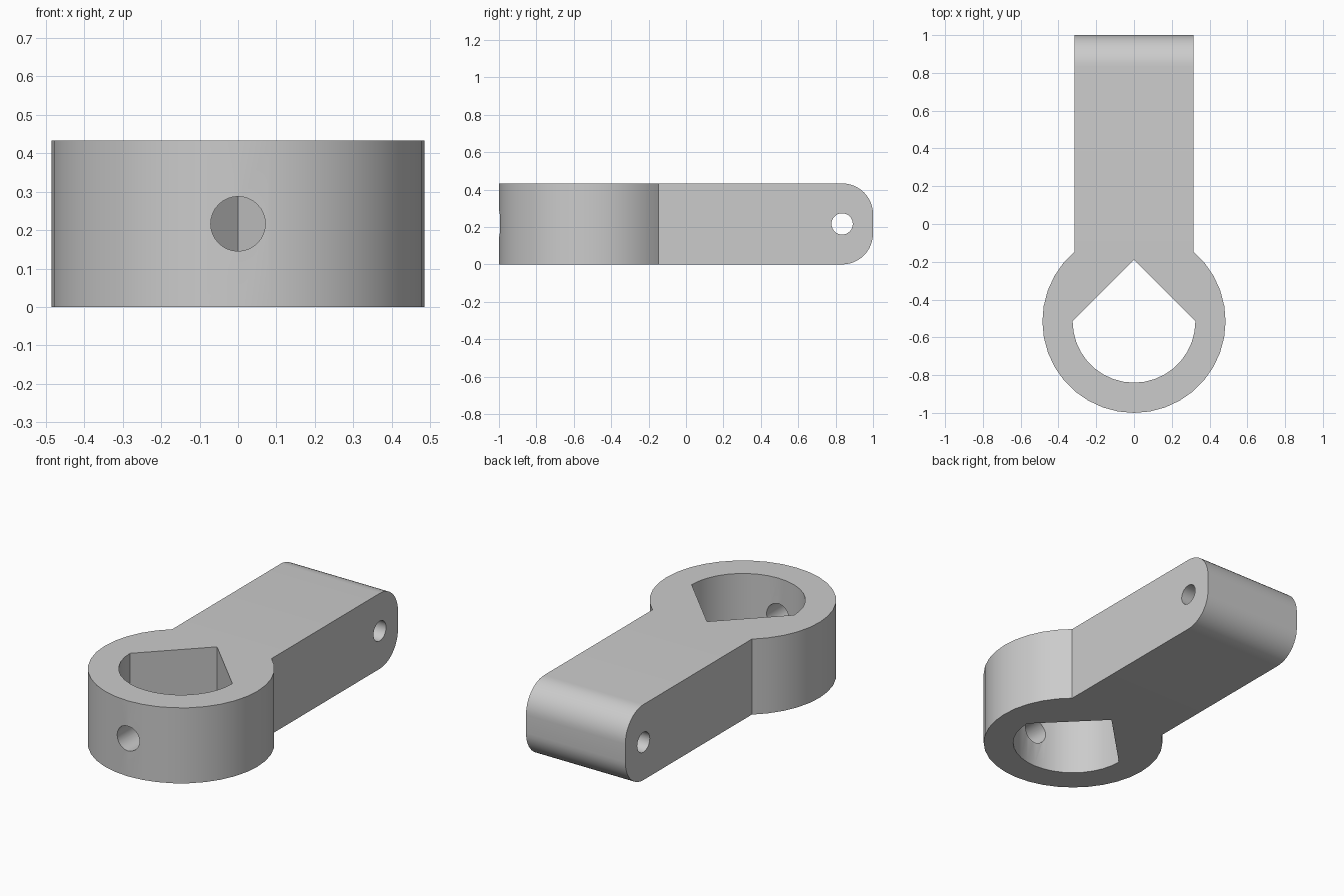
import bpy, bmesh
from math import sin, cos, pi, asin, radians
from mathutils import Matrix

if "Cube" in bpy.data.objects:
    bpy.data.objects.remove(bpy.data.objects["Cube"])

HEIGHT = 0.433
RING_Y, RING_R, BORE_R = -0.515, 0.485, 0.325
ARM_X, END_R = 0.315, 0.165

grey = bpy.data.materials.new("plain grey")
grey.use_nodes = True
colour = (0.6, 0.6, 0.6, 1)
grey.diffuse_color = colour
grey.node_tree.nodes["Principled BSDF"].inputs["Base Color"].default_value = colour


def arc(radius, start, end, steps):
    """Points on an arc about the ring centre."""
    angles = [start + (end - start) * i / steps for i in range(steps + 1)]
    return [(radius * cos(a), RING_Y + radius * sin(a)) for a in angles]


def add_object(name, bm):
    bmesh.ops.recalc_face_normals(bm, faces=bm.faces)
    mesh = bpy.data.meshes.new(name)
    bm.to_mesh(mesh)
    bm.free()
    mesh.materials.append(grey)
    obj = bpy.data.objects.new(name, mesh)
    bpy.context.collection.objects.link(obj)
    return obj


def extrude_outline(outline, bottom, top):
    bm = bmesh.new()
    face = bm.faces.new([bm.verts.new((x, y, bottom)) for x, y in outline])
    made = bmesh.ops.extrude_face_region(bm, geom=[face])["geom"]
    verts = [v for v in made if isinstance(v, bmesh.types.BMVert)]
    bmesh.ops.translate(bm, verts=verts, vec=(0, 0, top - bottom))
    return bm


def drill(name, radius, length, centre, axis):
    bm = bmesh.new()
    bmesh.ops.create_cone(bm, cap_ends=True, segments=32, radius1=radius, radius2=radius,
                          depth=length, matrix=Matrix.Translation(centre)
                          @ Matrix.Rotation(pi / 2, 4, axis))
    return add_object(name, bm)


# Ring and arm share one outline; the far end is rounded top and bottom
neck = asin((RING_R ** 2 - ARM_X ** 2) ** 0.5 / RING_R)
outline = [(ARM_X, 1), (-ARM_X, 1)] + arc(RING_R, pi - neck, 2 * pi + neck, 28)
bm = extrude_outline(outline, 0, HEIGHT)
end_edges = [e for e in bm.edges
             if all(v.co.y > 0.99 for v in e.verts)
             and abs(e.verts[0].co.z - e.verts[1].co.z) < 0.01]
bmesh.ops.bevel(bm, geom=end_edges, offset=END_R, offset_type='OFFSET',
                segments=12, profile=0.5, affect='EDGES')
body = add_object("lever_arm", bm)

# Cutters: pointed bore, set screw hole through the front wall, cross pin hole
bore = arc(BORE_R, pi, 2 * pi, 18) + [(0, RING_Y + BORE_R)]
cutters = [
    add_object("bore_cutter", extrude_outline(bore, -0.1, HEIGHT + 0.1)),
    drill("screw_cutter", 0.071, 0.5, (0, -0.95, HEIGHT / 2), 'X'),
    drill("pin_cutter", 0.057, 1, (0, 1 - END_R, HEIGHT / 2), 'Y'),
]
bpy.ops.object.select_all(action='DESELECT')
body.select_set(True)
bpy.context.view_layer.objects.active = body
for cutter in cutters:
    cutter.hide_render = True
    cut = body.modifiers.new(cutter.name, 'BOOLEAN')
    cut.operation = 'DIFFERENCE'
    cut.solver = 'EXACT'
    cut.object = cutter
    bpy.ops.object.modifier_apply(modifier=cut.name)
    bpy.data.objects.remove(cutter)

bpy.ops.object.shade_smooth_by_angle(angle=radians(30))
